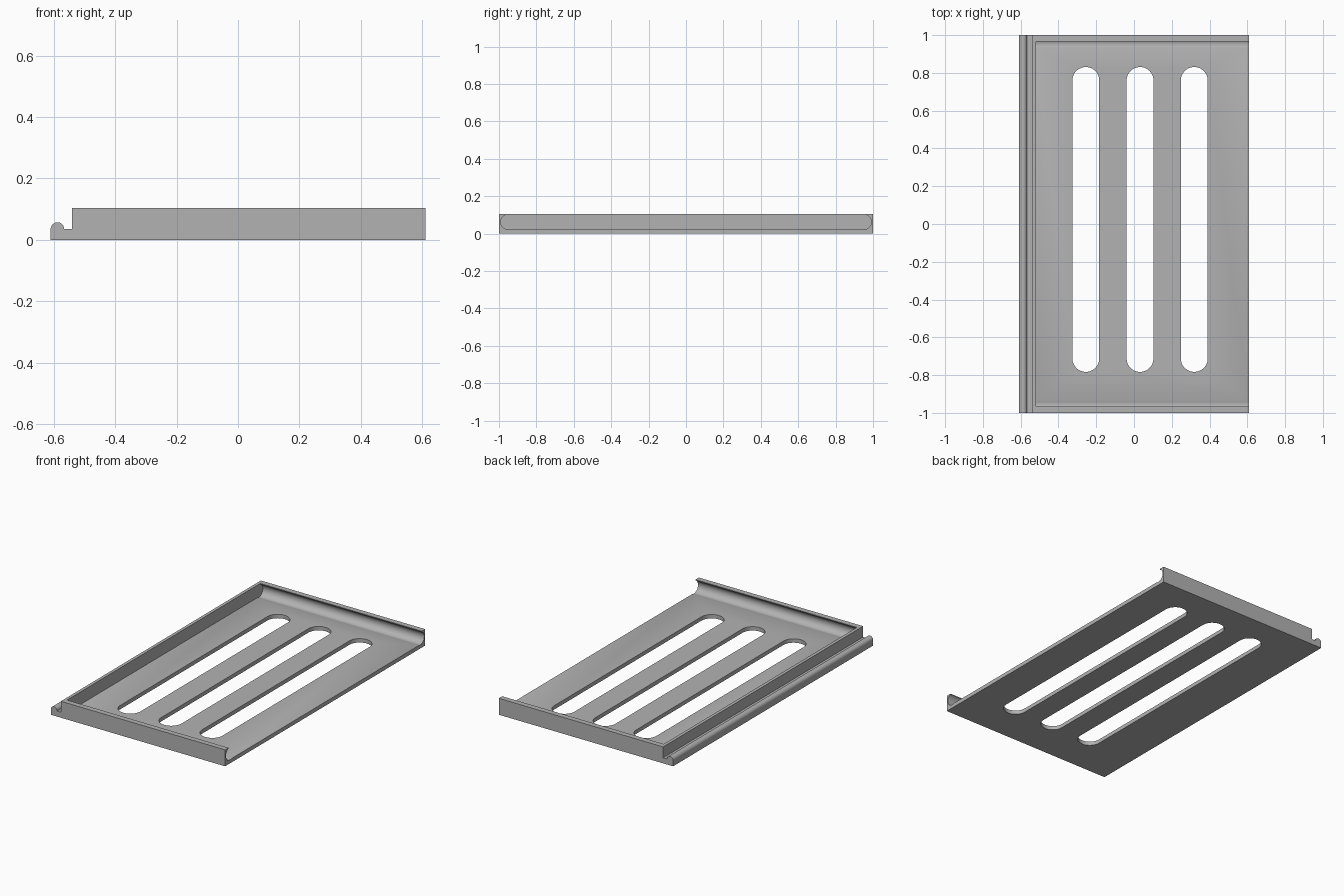
import bpy, bmesh
from math import sin, cos, pi, radians
from mathutils import Vector

cube = bpy.data.objects.get("Cube")
if cube:
    bpy.data.objects.remove(cube)

grey = bpy.data.materials.new("plain grey")
grey.use_nodes = True
colour = (0.45, 0.45, 0.45, 1)
grey.diffuse_color = colour
grey.node_tree.nodes["Principled BSDF"].inputs["Base Color"].default_value = colour


def arc(cu, cv, r, start, end, steps=16):
    """Points on a circle arc, angles in degrees."""
    angles = [radians(start + (end - start) * i / steps) for i in range(steps + 1)]
    return [(cu + r * cos(a), cv + r * sin(a)) for a in angles]


def prism(name, profile, place, direction):
    """Extrude a closed 2D profile, placed in 3D by a function, along a vector."""
    bm = bmesh.new()
    face = bm.faces.new([bm.verts.new(place(u, v)) for u, v in profile])
    top = bmesh.ops.extrude_face_region(bm, geom=[face])["geom"]
    moved = [g for g in top if isinstance(g, bmesh.types.BMVert)]
    bmesh.ops.translate(bm, verts=moved, vec=Vector(direction))
    bmesh.ops.recalc_face_normals(bm, faces=bm.faces)
    mesh = bpy.data.meshes.new(name)
    bm.to_mesh(mesh)
    bm.free()
    mesh.materials.append(grey)
    obj = bpy.data.objects.new(name, mesh)
    bpy.context.scene.collection.objects.link(obj)
    return obj


HALF_X, HEIGHT, FLOOR = 0.61, 0.104, 0.025

# Outer block with a rounded bead and groove along the low side
bead = arc(-0.588, 0.035, 0.022, 180, 0)
outline = [(-HALF_X, 0)] + bead + [(-0.54, 0.035), (-0.54, HEIGHT),
                                  (HALF_X, HEIGHT), (HALF_X, 0)]
tray = prism("slotted_tray", outline, lambda x, z: (x, -1, z), (0, 2, 0))

# Open-ended hollow with undercut, rounded side walls
side = arc(0.951, 0.062, 0.04, 68, -112, 24)
right = [(side[0][0], 0.2)] + side
hollow = right + [(-y, z) for y, z in reversed(right)]
cutters = [prism("hollow_cutter", hollow, lambda y, z: (-0.52, y, z), (1.3, 0, 0))]

# Three long slots with round ends
R = 0.071
for x in (-0.255, 0.032, 0.319):
    slot = arc(x, 0.831 - R, R, 0, 180, 24) + arc(x, -0.783 + R, R, 180, 360, 24)
    cutters.append(prism("slot_cutter", slot, lambda u, v: (u, v, -0.1), (0, 0, 0.3)))

for cutter in cutters:
    cutter.hide_render = True
    mod = tray.modifiers.new("cut", 'BOOLEAN')
    mod.operation = 'DIFFERENCE'
    mod.solver = 'EXACT'
    mod.object = cutter

# Bake the cuts and drop the cutters
bpy.context.view_layer.update()
graph = bpy.context.evaluated_depsgraph_get()
baked = bpy.data.meshes.new_from_object(tray.evaluated_get(graph))
tray.modifiers.clear()
tray.data = baked
for cutter in cutters:
    bpy.data.objects.remove(cutter)

# Smooth the curves, keep the corners sharp
bpy.ops.object.select_all(action='DESELECT')
tray.select_set(True)
bpy.context.view_layer.objects.active = tray
bpy.ops.object.shade_smooth_by_angle(angle=radians(25))
